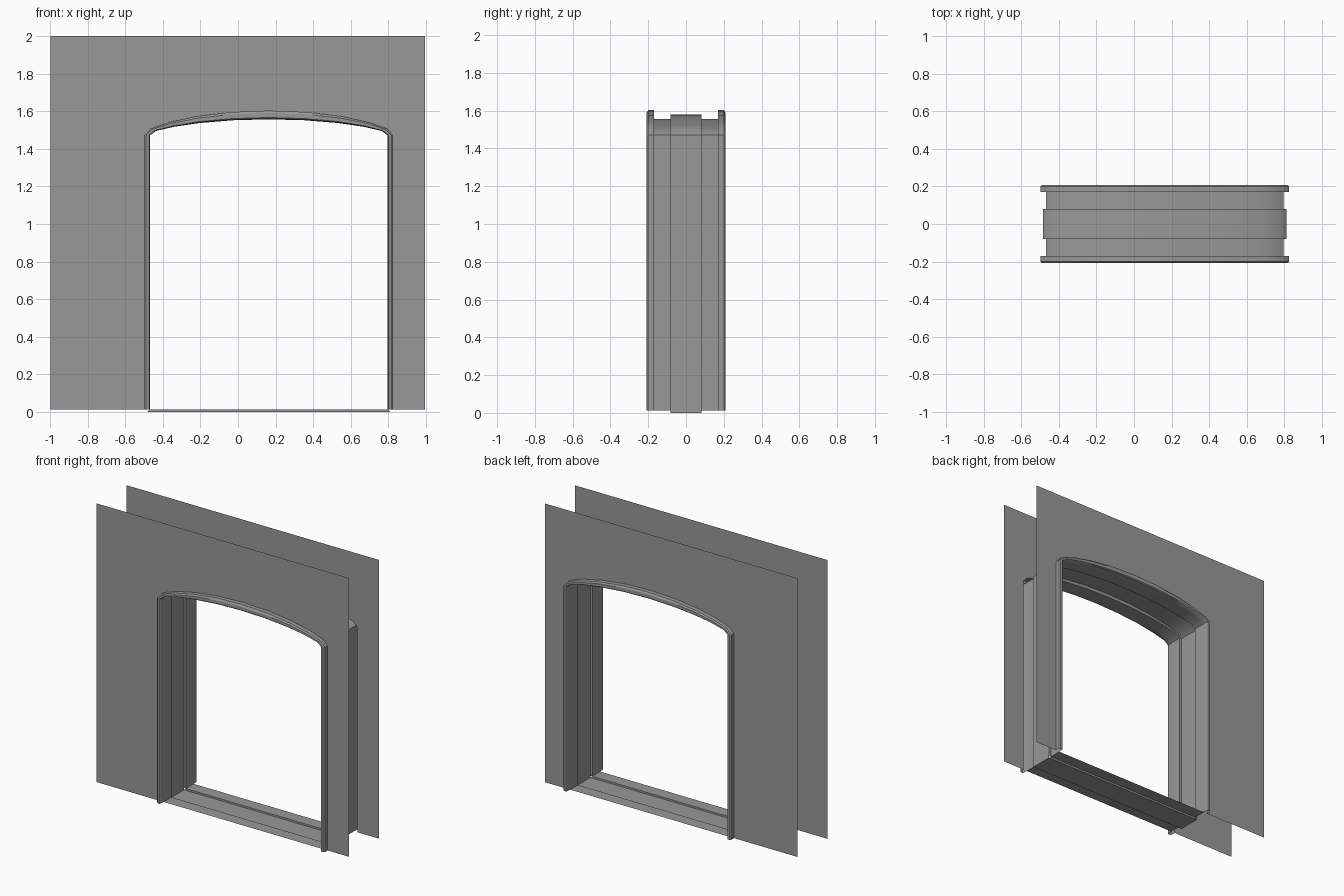
import bpy, math

cube = bpy.data.objects.get("Cube")
if cube:
    bpy.data.objects.remove(cube, do_unlink=True)

GREY = 0.315
plaster = bpy.data.materials.new("plain grey")
plaster.use_nodes = True
plaster.diffuse_color = (GREY, GREY, GREY, 1)
plaster.node_tree.nodes["Principled BSDF"].inputs["Base Color"].default_value = (GREY, GREY, GREY, 1)

CENTRE = 0.164     # middle of the off-centre opening
HALF = 0.632       # half width of the opening
SPRING = 1.472     # where the arch starts
FOOT = 0.013
WALL_Y = 0.169
TRIM_Y = 0.208
RECESS = 0.015
TRIM = 0.029

# Right half of the flattened arch, from springing to crown
ARCH = [(1, 0), (0.95, 0.27), (0.8, 0.53), (0.58, 0.77), (0.3, 0.94), (0, 1)]


def opening(d):
    """Outline of the opening grown by d, from right foot over the arch to left foot."""
    w, rise = HALF + d, 0.085 + 1.6 * d
    half = [(w, FOOT)] + [(w * u, SPRING + rise * v) for u, v in ARCH]
    full = half + [(-x, z) for x, z in reversed(half[:-1])]
    return [(CENTRE + x, z) for x, z in full]


def make(name, verts, faces, smooth=True):
    mesh = bpy.data.meshes.new(name)
    mesh.from_pydata(verts, [], faces)
    mesh.materials.append(plaster)
    obj = bpy.data.objects.new(name, mesh)
    bpy.context.collection.objects.link(obj)
    if smooth:
        bpy.ops.object.select_all(action='DESELECT')
        obj.select_set(True)
        bpy.context.view_layer.objects.active = obj
        bpy.ops.object.shade_smooth_by_angle(angle=math.radians(30))
    return obj


def loft(name, rows):
    """Sheet spanning equal-length rows of points."""
    n = len(rows[0])
    verts = [p for row in rows for p in row]
    faces = [(r * n + i, r * n + i + 1, (r + 1) * n + i + 1, (r + 1) * n + i)
             for r in range(len(rows) - 1) for i in range(n - 1)]
    return make(name, verts, faces)


def sweep(name, section):
    """Sweep (growth, y) section points around the opening."""
    return loft(name, [[(x, y, z) for x, z in opening(d)] for d, y in section])


# Wall sheets with raised trim around the opening
for side, label in ((-1, "front"), (1, "back")):
    outline = [(-0.997, FOOT), (-0.997, 2), (0.995, 2), (0.995, FOOT)] + opening(TRIM)
    verts = [(x, side * WALL_Y, z) for x, z in outline]
    order = list(range(len(verts)))
    if side < 0:
        order.reverse()
    wall = make(label + "_wall", verts, [order], smooth=False)
    # Face each wall outward
    if wall.data.polygons[0].normal.y * side < 0:
        wall.data.flip_normals()

    section = [(TRIM, WALL_Y), (TRIM, TRIM_Y - 0.008), (TRIM - 0.008, TRIM_Y),
               (0.006, TRIM_Y), (0.002, TRIM_Y - 0.006), (0, WALL_Y)]
    section = [(d, side * y) for d, y in section]
    sweep(label + "_trim", section if side < 0 else section[::-1])

# Lining of the jambs and arch, with a recessed middle channel
GROOVE = 0.081
sweep("jamb_and_arch_lining", [(0, -WALL_Y), (0, -GROOVE), (RECESS, -GROOVE),
                               (RECESS, GROOVE), (0, GROOVE), (0, WALL_Y)])

# Threshold continuing the channel across the floor
rows = []
for d, y in [(0, -WALL_Y), (0, -GROOVE), (RECESS, -GROOVE),
             (RECESS, GROOVE), (0, GROOVE), (0, WALL_Y)]:
    z = 0 if d else FOOT
    rows.append([(CENTRE - HALF - d, y, z), (CENTRE + HALF + d, y, z)])
threshold = loft("threshold", rows)
threshold.data.flip_normals()

# Short returns closing the channel down to the threshold
for side, label in ((-1, "right"), (1, "left")):
    x = CENTRE + side * (HALF + RECESS)
    loft(label + "_channel_foot", [[(x, -GROOVE, 0), (x, GROOVE, 0)],
                                   [(x, -GROOVE, FOOT), (x, GROOVE, FOOT)]])
